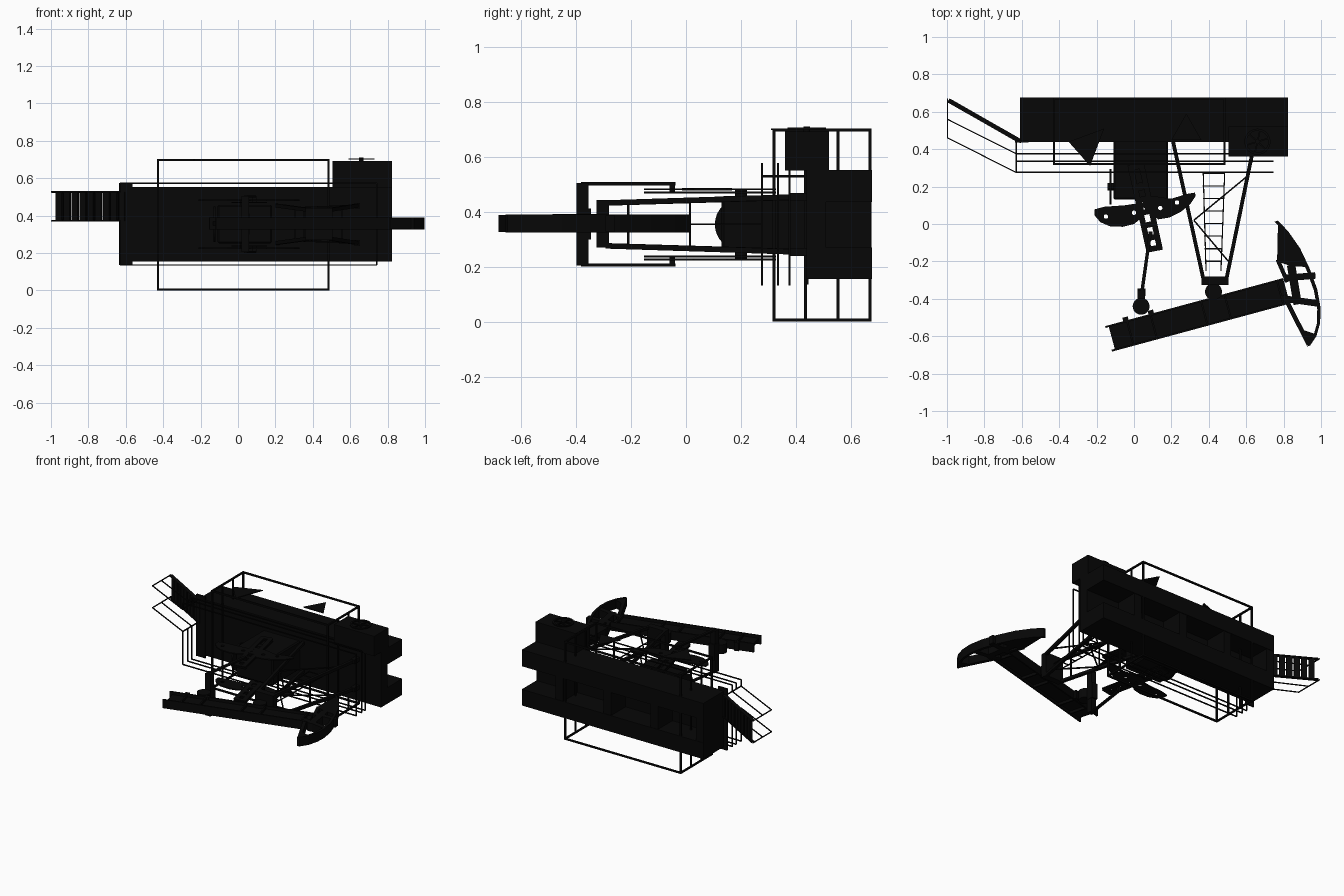
import bpy, bmesh, math
from mathutils import Vector, Matrix

if "Cube" in bpy.data.objects:
    bpy.data.objects.remove(bpy.data.objects["Cube"])

mat = bpy.data.materials.new("dark_steel")
mat.diffuse_color = (0.002, 0.002, 0.002, 1)
mat.use_nodes = True
mat.node_tree.nodes["Principled BSDF"].inputs["Base Color"].default_value = mat.diffuse_color
ZC = 0.354  # mirror plane of the machine


def finish(name, bm, smooth=False):
    bmesh.ops.recalc_face_normals(bm, faces=bm.faces)
    me = bpy.data.meshes.new(name)
    bm.to_mesh(me)
    bm.free()
    ob = bpy.data.objects.new(name, me)
    bpy.context.collection.objects.link(ob)
    me.materials.append(mat)
    if smooth:
        bpy.context.view_layer.objects.active = ob
        ob.select_set(True)
        bpy.ops.object.shade_smooth_by_angle()
        ob.select_set(False)
    return ob


def add_box(bm, x0, x1, y0, y1, z0, z1):
    m = Matrix.Translation(((x0+x1)/2, (y0+y1)/2, (z0+z1)/2)) @ Matrix.Diagonal((x1-x0, y1-y0, z1-z0, 1))
    bmesh.ops.create_cube(bm, size=1, matrix=m)


def add_bar(bm, p, q, w, h=None):
    # square bar from p to q; h is its size along z where possible
    p, q = Vector(p), Vector(q)
    d = q - p
    a = d.normalized()
    up = Vector((0, 0, 1)) if abs(a.z) < 0.9 else Vector((0, 1, 0))
    s = a.cross(up).normalized()
    u = s.cross(a)
    rot = Matrix((a, s, u)).transposed().to_4x4()
    bmesh.ops.create_cube(bm, size=1, matrix=Matrix.Translation((p+q)/2) @ rot @ Matrix.Diagonal((d.length, w, h or w, 1)))


def add_prism(bm, pts, z0, z1):
    lo = [bm.verts.new((x, y, z0)) for x, y in pts]
    hi = [bm.verts.new((x, y, z1)) for x, y in pts]
    bm.faces.new(lo)
    bm.faces.new(hi)
    n = len(pts)
    for i in range(n):
        j = (i+1) % n
        bm.faces.new((lo[i], lo[j], hi[j], hi[i]))


def add_cyl(bm, c, r, depth, axis='Z', n=24):
    rot = Matrix.Rotation(math.pi/2, 4, 'Y') if axis == 'X' else Matrix.Identity(4)
    bmesh.ops.create_cone(bm, cap_ends=True, segments=n, radius1=r, radius2=r, depth=depth,
                          matrix=Matrix.Translation(c) @ rot)


def boxes(name, *bs):
    bm = bmesh.new()
    for b in bs:
        add_box(bm, *b)
    return finish(name, bm)


def bars(name, w, pairs, h=None):
    bm = bmesh.new()
    for p, q in pairs:
        add_bar(bm, p, q, w, h)
    return finish(name, bm)


def sides(d):
    return (ZC - d, ZC + d)


# skid base: two rails, deck and cross members
boxes("skid_rails", (-.61, .823, .438, .676, .155, .27), (-.61, .823, .438, .676, .435, .552))
boxes("skid_deck", (-.61, .823, .438, .51, .27, .435))
boxes("skid_cross_members", *[(x, x+.06, .51, .672, .27, .435) for x in (-.61, -.25, .12, .5)])
boxes("landing_plate", (-.635, -.565, .436, .446, .135, .575))

# control cabinet with hand wheel
boxes("control_cabinet", (.505, .823, .36, .52, .55, .692))
bm = bmesh.new()
n = 24
ring = [[bm.verts.new((.66+r*math.cos(2*math.pi*i/n), .44+r*math.sin(2*math.pi*i/n), z))
         for i in range(n)] for r, z in ((.07, .70), (.07, .707), (.058, .707), (.058, .70))]
for k in range(4):
    for i in range(n):
        a, b = ring[k], ring[(k+1) % 4]
        bm.faces.new((a[i], a[(i+1) % n], b[(i+1) % n], b[i]))
for i in range(3):
    t = math.pi*i/3 + .3
    c, s = .06*math.cos(t), .06*math.sin(t)
    add_bar(bm, (.66-c, .44-s, .703), (.66+c, .44+s, .703), .008, .006)
add_cyl(bm, (.66, .44, .699), .012, .022)
finish("hand_wheel", bm)

# safety fence cage
pairs = []
for y in (.32, .435, .553, .67):
    for z in (.006, .697):
        if y in (.32, .67):
            pairs.append(((-.43, y, z), (.485, y, z)))
    for x in (-.427, .485):
        pairs.append(((x, y, .001), (x, y, .702)))
for x in (-.427, .485):
    for z in (.006, .697):
        pairs.append(((x, .315, z), (x, .675, z)))
bars("safety_fence", .011, pairs)
bm = bmesh.new()
add_prism(bm, [(-.35, .44), (-.235, .31), (-.16, .51)], .697, .703)
add_prism(bm, [(.2, .45), (.36, .45), (.28, .59)], .697, .703)
finish("warning_signs", bm)

# deck handrail loops
pairs = []
for y in (.276, .335, .376):
    for z in (.136, .574):
        pairs.append(((-.63, y, z), (.742, y, z)))
    pairs += [((.742, y, .136), (.742, y, .574)), ((-.63, y, .136), (-.63, y, .37)), ((-.63, y, .53), (-.63, y, .574))]
for z in (.37, .53):
    pairs.append(((-.63, .276, z), (-.63, .44, z)))
bars("deck_handrails", .007, pairs)


# stairs: treads lying within the stringers
def slope(x, z):
    return (x, .663-(x+.995)*.57, z)


bars("stair_stringers", .024, [(slope(-.992, z), slope(-.615, z)) for z in (.374, .526)], .008)
bars("stair_treads", .018, [(slope(x, .45), slope(x+.032, .45)) for x in [-.97+i*.042 for i in range(9)]], .155)
pairs = []
for z in (.372, .528):
    pairs += [((-.997, .56, z), (-.63, .376, z)), ((-.997, .46, z), (-.63, .276, z)), ((-.997, .457, z), (-.997, .67, z))]
bars("stair_handrails", .006, pairs)

# gearbox, shaft and brake drum
gb = boxes("gearbox", (-.11, .182, .13, .45, .252, .458))
bv = gb.modifiers.new("bevel", 'BEVEL')
bv.width, bv.segments = .008, 1
bm = bmesh.new()
add_cyl(bm, (-.125, .2, ZC), .095, .012, 'X', 32)
add_cyl(bm, (-.125, .2, ZC), .02, .035, 'X', 16)
finish("brake_drum", bm, True)
bm = bmesh.new()
add_cyl(bm, (.035, .2, ZC), .022, .25)
finish("crank_shaft", bm, True)

# cranks with counterweights on both sides
left_w = [(.05, .115), (-.05, .1), (-.16, .092), (-.212, .078), (-.21, .045), (-.18, .01), (-.13, -.012),
          (-.06, -.015), (.0, .0), (.05, .04)]
right_w = [(.04, .1), (.09, .05), (.13, .025), (.19, .035), (.25, .065), (.3, .105), (.33, .15), (.325, .168),
           (.28, .16), (.2, .135), (.1, .15), (.06, .135)]
for s, side in ((1, "upper"), (-1, "lower")):
    bm = bmesh.new()
    z = ZC + s*.128
    for pts in (left_w, right_w):
        add_prism(bm, pts, z-.004, z+.004)
    w = finish(side + "_counterweights", bm)
    bm = bmesh.new()
    for x, y in ((-.15, .04), (.0, .06), (.14, .085), (.23, .115), (.06, .05)):
        add_cyl(bm, (x, y, z), .012, .05, n=12)
    cut = finish(side + "_hole_cutter", bm)
    cut.hide_render = True
    cut.hide_set(True)
    md = w.modifiers.new("holes", 'BOOLEAN')
    md.object, md.solver = cut, 'EXACT'
    bm = bmesh.new()
    for z in (ZC+s*.116, ZC+s*.128):
        for o in (-.03, .03):
            add_bar(bm, (.11+o, -.14, z), (.01+o, .315, z), .03, .007)
        for t in (.02, .15, .3, .45, .6, .98):
            x, y = .11-.1*t, -.14+.455*t
            add_bar(bm, (x-.035, y-.007, z), (x+.035, y+.007, z), .03, .007)
    finish(side + "_crank_arm", bm)

# pitman arms and equalizer
bars("pitman_arms", .018, [((.04, -.38, z), (.088, -.04, z)) for z in sides(.148)], .012)
bars("crank_pins", .02, [((.088, -.05, ZC+s*.115), (.088, -.05, ZC+s*.15)) for s in (1, -1)])
boxes("equalizer_bar", (.02, .06, -.398, -.355, .205, .505))

# bearings at equalizer and saddle
for name, x, y in (("tail_bearing", .038, -.44), ("saddle_bearing", .425, -.362)):
    bm = bmesh.new()
    add_cyl(bm, (x, y, ZC+.004), .045, .066, n=32)
    finish(name, bm, True)
boxes("equalizer_housing", (.018, .062, -.385, -.345, .3, .412))
boxes("saddle_plate", (.36, .505, -.325, -.28, .27, .442))

# samson post legs, braces and ladder
pairs, braces = [], []
for s in (1, -1):
    zt, zb = ZC+s*.078, ZC+s*.1
    pairs += [((.37, -.29, zt), (.208, .445, zb)), ((.495, -.29, zt), (.637, .4, zb))]
    pts = [(.605, .255, zb), (.32, .02, ZC+s*.088), (.505, -.2, zt)]
    braces += list(zip(pts, pts[1:]))
for y, h, x in ((.015, .09, .305), (-.21, .08, .352), (.015, .09, .557)):
    braces.append(((x, y, ZC-h), (x, y, ZC+h)))
bars("post_legs", .02, pairs)
bars("post_rear_feet", .03, [((.637, .38, z), (.637, .45, z)) for z in sides(.1)])
bars("post_braces", .008, braces)
pairs = [((.37, .28, ZC), (.385, -.25, ZC)), ((.485, .28, ZC), (.465, -.25, ZC))]
for i in range(8):
    y = .27 - i*.067
    pairs.append(((.365+i*.002, y, ZC), (.485-i*.002, y, ZC)))
bars("ladder", .006, pairs)

# walking beam (I section)
a = math.radians(15.1)
d, nrm = Vector((math.cos(a), math.sin(a), 0)), Vector((math.sin(a), -math.cos(a), 0))
start = Vector((-.154, -.547, ZC+.004))
bm = bmesh.new()
for off, s0, th, zw in ((.004, 0, .01, .062), (.068, .018, .128, .022), (.135, 0, .01, .062)):
    p = start + nrm*off
    add_bar(bm, p + d*s0, p + d*.985, th, zw)
for s in (.12, .25, .53, .66, .95):
    p = start + d*s
    add_bar(bm, p, p + nrm*.13, .01, .058)
finish("walking_beam", bm)
bars("beam_clamps", .03, [(start+d*s-nrm*.02, start+d*s+nrm*.01) for s in (.115, .255)], .06)

# horse head: curved face, side webs and spokes
arc = [(.77, .018), (.825, -.04), (.888, -.13), (.94, -.24), (.98, -.35), (.998, -.45), (.995, -.53), (.975, -.6), (.942, -.65)]
inner = [(x-.018, y-.006) for x, y in arc]
bm = bmesh.new()
add_prism(bm, arc + inner[::-1], .325, .39)
finish("horse_head_face", bm)
bm = bmesh.new()
add_prism(bm, [(.77, .012), (.82, -.045), (.88, -.135), (.925, -.23), (.84, -.225), (.765, -.2)], .328, .387)
add_prism(bm, [(.942, -.648), (.975, -.59), (.93, -.575), (.88, -.56)], .328, .387)
for p, q, w in (((.768, -.19), (.82, -.31), .022), ((.8, -.38), (.935, -.645), .024),
                ((.8, -.29), (.97, -.275), .035), ((.81, -.4), (.985, -.425), .035), ((.84, -.22), (.875, -.43), .045)):
    add_bar(bm, (*p, ZC+.004), (*q, ZC+.004), w, .058)
finish("horse_head_web", bm)
